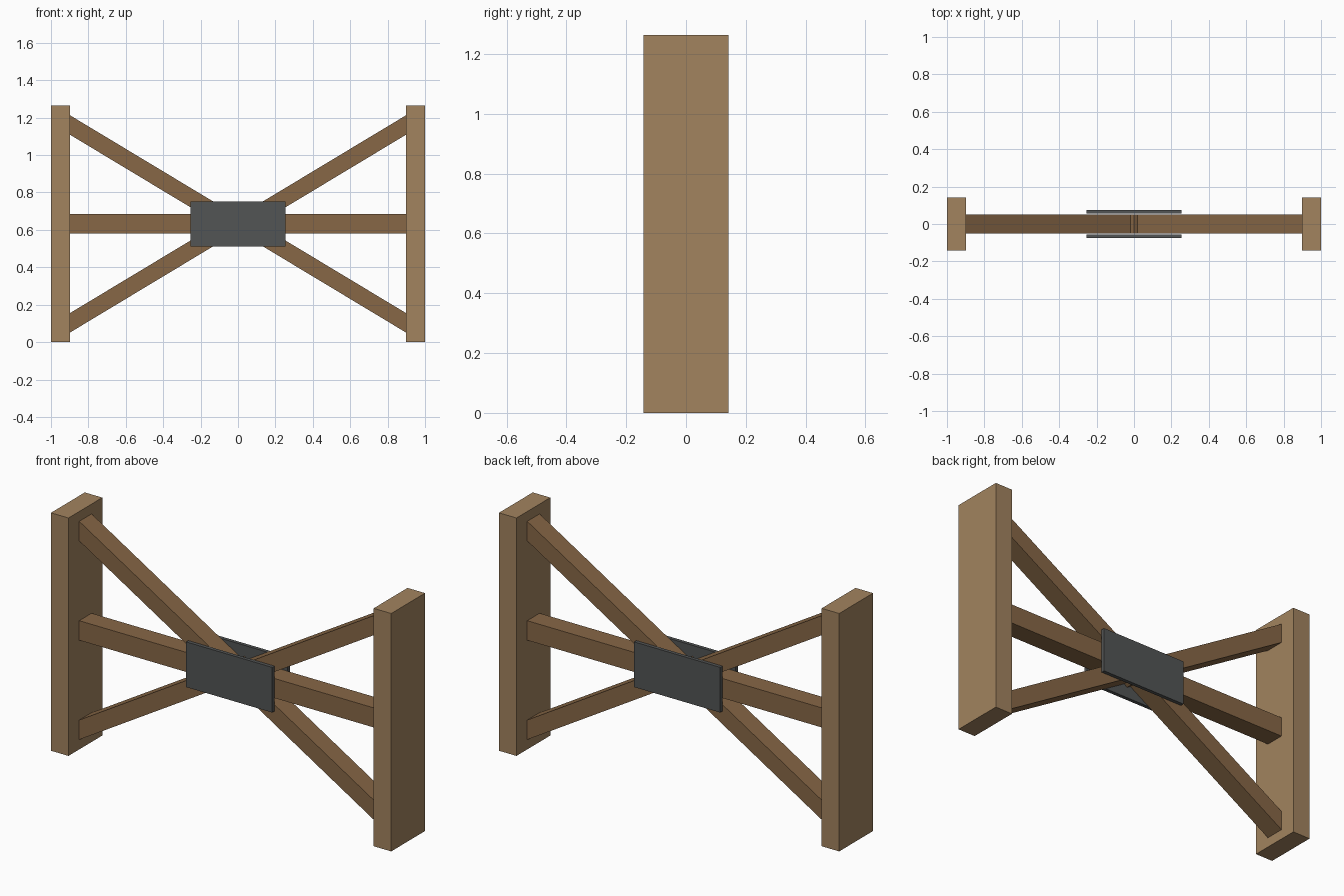
import bpy, bmesh

if "Cube" in bpy.data.objects:
    bpy.data.objects.remove(bpy.data.objects["Cube"])


def material(name, color):
    m = bpy.data.materials.new(name)
    m.diffuse_color = (*color, 1)
    m.use_nodes = True
    m.node_tree.nodes["Principled BSDF"].inputs["Base Color"].default_value = m.diffuse_color
    return m


POST = material("light_wood", (0.36, 0.227, 0.114))
BEAM = material("dark_wood", (0.242, 0.136, 0.061))
METAL = material("grey_metal", (0.085, 0.09, 0.09))


def prism(name, outline, y0, y1, mat):
    """Extrude an x-z outline from y0 to y1."""
    bm = bmesh.new()
    face = bm.faces.new([bm.verts.new((x, y0, z)) for x, z in outline])
    ext = bmesh.ops.extrude_face_region(bm, geom=[face])
    verts = [v for v in ext["geom"] if isinstance(v, bmesh.types.BMVert)]
    bmesh.ops.translate(bm, verts=verts, vec=(0, y1 - y0, 0))
    bmesh.ops.recalc_face_normals(bm, faces=bm.faces)
    mesh = bpy.data.meshes.new(name)
    bm.to_mesh(mesh)
    bm.free()
    mesh.materials.append(mat)
    ob = bpy.data.objects.new(name, mesh)
    bpy.context.collection.objects.link(ob)


def rect(x0, x1, z0, z1):
    return [(x0, z0), (x1, z0), (x1, z1), (x0, z1)]


H = 1.264           # overall height
MID = H / 2         # height of the centre rail
INNER = 0.897       # inner face of the posts
T = 0.052           # half thickness of the beams

# Centre rail between the posts
prism("centre_rail", rect(-INNER, INNER, MID - T, MID + T), -T, T, BEAM)

for side, sx in (("left", -1), ("right", 1)):
    # End post
    prism(side + "_post", rect(sx * INNER, sx, 0, H), -0.142, 0.142, POST)
    # Diagonal braces, cut vertically at the post
    for level, sz in (("lower", -1), ("upper", 1)):
        outer, inner = MID + sz * 0.528, MID - sz * 0.012
        prism(f"{side}_{level}_brace",
              [(0, inner - T), (sx * INNER, outer - T),
               (sx * INNER, outer + T), (0, inner + T)], -T, T, BEAM)

# Clamping plates on both faces of the crossing
for name, sy in (("front_plate", -1), ("back_plate", 1)):
    prism(name, rect(-0.253, 0.253, MID - 0.12, MID + 0.12),
          sy * 0.055, sy * 0.074, METAL)
